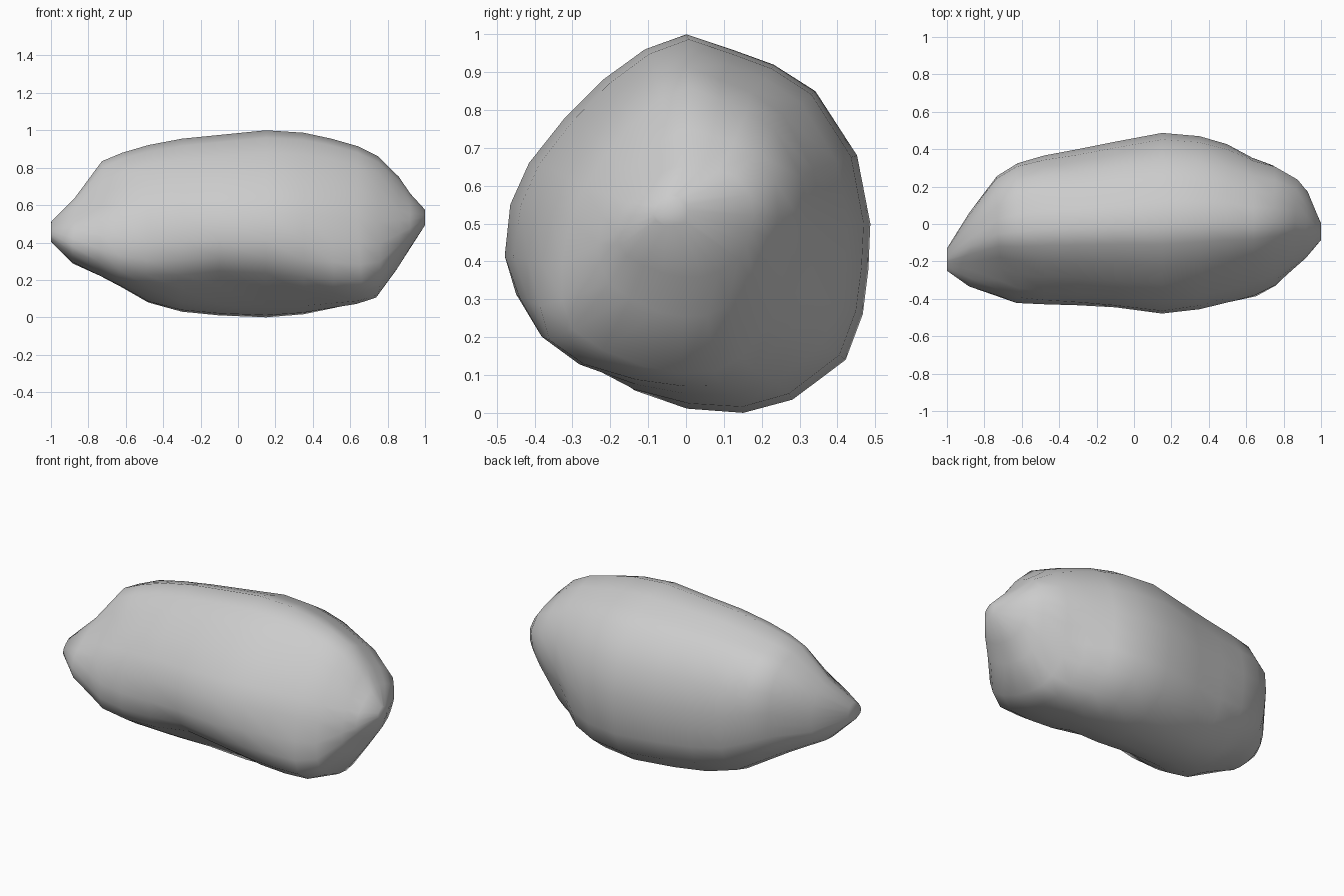
import bpy
import bmesh
import math
from mathutils import Vector

default_cube = bpy.data.objects.get("Cube")
if default_cube:
    bpy.data.objects.remove(default_cube, do_unlink=True)

# Rock colour
stone = bpy.data.materials.new("stone grey")
stone.use_nodes = True
stone_colour = (0.6, 0.6, 0.6, 1)
stone.diffuse_color = stone_colour
stone.node_tree.nodes["Principled BSDF"].inputs["Base Color"].default_value = stone_colour

# Lumpy cross-section (y, z), counter-clockwise from the back
outline = [
    (.485, .5), (.45, .68), (.34, .85), (.23, .92), (.12, .96), (0, 1),
    (-.11, .96), (-.22, .88), (-.32, .78), (-.415, .66), (-.465, .55),
    (-.485, .41), (-.468, .3), (-.415, .21), (-.3, .13), (-.15, .05),
    (0, .01), (.15, 0), (.28, .035), (.42, .14), (.465, .26), (.48, .38),
]

# Stations along the rock: x, front y, back y, bottom z, top z
stations = [
    (-1, -.25, -.13, .41, .52),
    (-.88, -.33, .06, .3, .66),
    (-.73, -.375, .25, .23, .84),
    (-.62, -.41, .32, .165, .88),
    (-.48, -.42, .365, .08, .92),
    (-.3, -.435, .4, .03, .955),
    (-.1, -.455, .44, .01, .975),
    (.15, -.485, .487, 0, 1),
    (.35, -.455, .47, .015, .987),
    (.5, -.41, .43, .04, .955),
    (.64, -.365, .365, .06, .915),
    (.75, -.315, .33, .09, .86),
    (.86, -.23, .25, .24, .75),
    (.92, -.18, .18, .35, .66),
    (1, -.085, .005, .49, .575),
]

# Soft dents and bumps: centre, push direction, radius
lumps = [
    # waist under the front
    ((0, -.38, .12), (0, .07, .05), .22),
    # full lobes to both sides of the waist
    ((.62, -.29, .21), (.02, -.05, -.05), .2),
    ((-.68, -.33, .28), (-.02, -.035, -.065), .23),
    # undercut below the back of one end, with a ridge over it
    ((.77, .28, .2), (-.05, -.06, .04), .25),
    ((.84, .2, .57), (.02, .01, .02), .14),
    # hollow on the upper front and fullness on the upper back of the other end
    ((-.77, -.27, .68), (.02, .035, -.04), .2),
    ((-.66, .22, .74), (-.01, .02, .02), .2),
]


def sculpt(point):
    """Return the point after every dent and bump has acted on it."""
    moved = point.copy()
    for centre, push, radius in lumps:
        distance = (point - Vector(centre)).length
        moved += Vector(push) * math.exp(-(distance / radius) ** 2)
    return moved


def section(bm, station):
    """Fit the outline between the limits of one station."""
    x, front, back, bottom, top = station
    ring = []
    for y, z in outline:
        across = (y + .485) / .97
        point = Vector((x, front + across * (back - front), bottom + z * (top - bottom)))
        ring.append(bm.verts.new(sculpt(point)))
    return ring


# Rock body, lofted from end to end
bm = bmesh.new()
rings = [section(bm, station) for station in stations]
count = len(outline)
for near, far in zip(rings, rings[1:]):
    for i in range(count):
        j = (i + 1) % count
        bm.faces.new((near[i], near[j], far[j], far[i]))
for ring in (rings[0], rings[-1]):
    bm.faces.new(ring)
bmesh.ops.recalc_face_normals(bm, faces=bm.faces)
for face in bm.faces:
    face.smooth = True

mesh = bpy.data.meshes.new("rock")
bm.to_mesh(mesh)
bm.free()
mesh.materials.append(stone)
rock = bpy.data.objects.new("rock", mesh)
bpy.context.collection.objects.link(rock)
